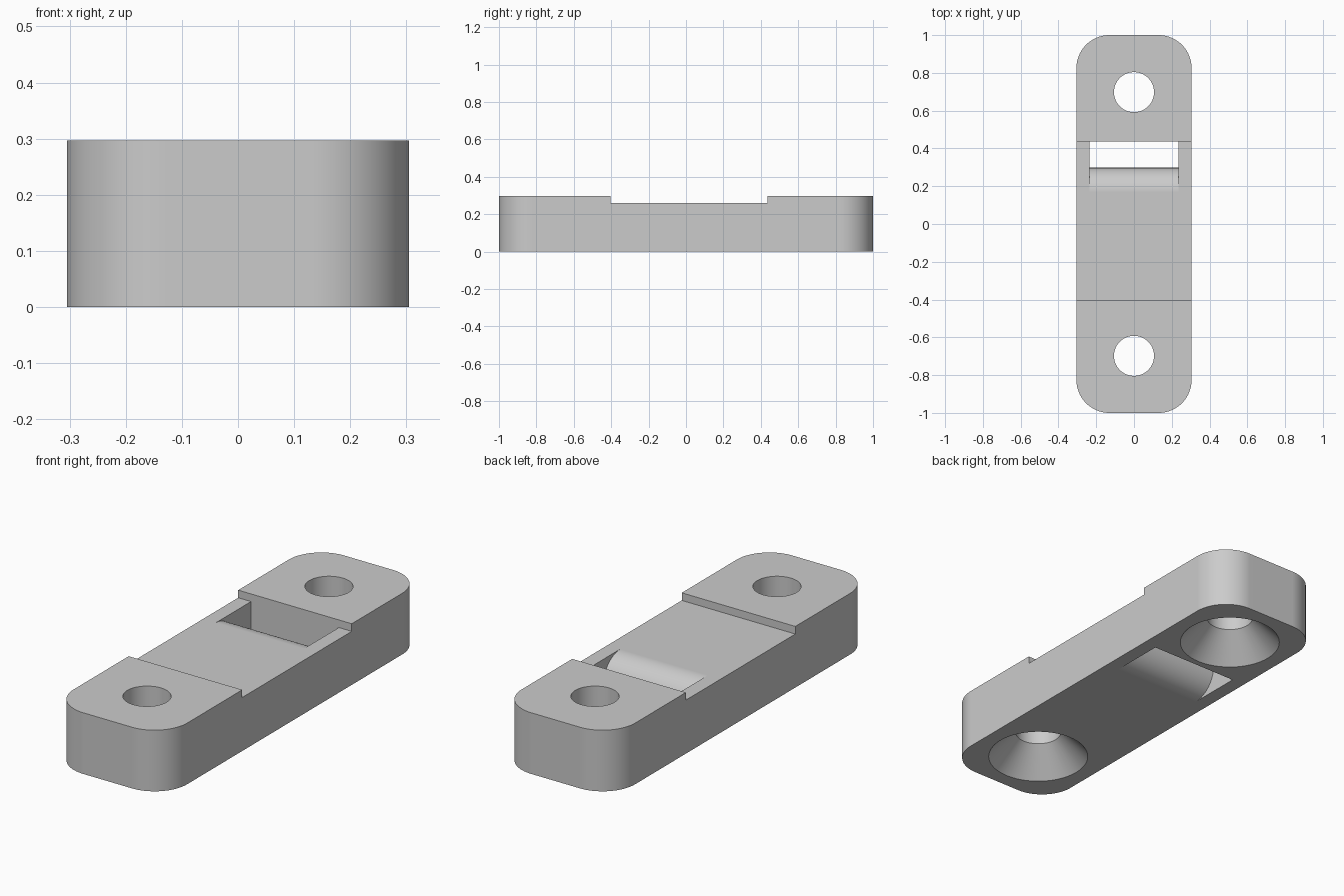
import bpy
import bmesh
from math import cos, sin, pi
from mathutils import Matrix, Vector

default = bpy.data.objects.get("Cube")
if default:
    bpy.data.objects.remove(default, do_unlink=True)

WIDTH, LENGTH, HEIGHT = 0.61, 2.0, 0.297
FLOOR = 0.26                      # height of the recessed middle
STEP_FRONT, STEP_BACK = -0.403, 0.437
CORNER = 0.175
HOLE_Y, HOLE_R, SINK_R, SINK_DEPTH = 0.698, 0.106, 0.232, 0.13
SLOT_HALF, ROLL_Y = 0.236, 0.168

grey = bpy.data.materials.new("plain grey")
grey.use_nodes = True
colour = (0.6, 0.6, 0.6, 1)
grey.diffuse_color = colour
grey.node_tree.nodes["Principled BSDF"].inputs["Base Color"].default_value = colour


def make_object(name, bm):
    bmesh.ops.recalc_face_normals(bm, faces=bm.faces)
    mesh = bpy.data.meshes.new(name)
    bm.to_mesh(mesh)
    bm.free()
    mesh.materials.append(grey)
    obj = bpy.data.objects.new(name, mesh)
    bpy.context.collection.objects.link(obj)
    return obj


def prism(name, points, direction):
    """Extrude a closed outline of 3D points along a direction."""
    bm = bmesh.new()
    face = bm.faces.new([bm.verts.new(p) for p in points])
    out = bmesh.ops.extrude_face_region(bm, geom=[face], use_keep_orig=True)
    verts = [v for v in out["geom"] if isinstance(v, bmesh.types.BMVert)]
    bmesh.ops.translate(bm, verts=verts, vec=direction)
    return make_object(name, bm)


def arc(cx, cy, r, start, end, steps):
    return [(cx + r * cos(start + (end - start) * i / steps),
             cy + r * sin(start + (end - start) * i / steps)) for i in range(steps + 1)]


def lathe(name, profile, y):
    """Spin a radius and height profile about an upright axis."""
    bm = bmesh.new()
    verts = [bm.verts.new((r, 0, z)) for r, z in profile]
    edges = [bm.edges.new(pair) for pair in zip(verts, verts[1:])]
    bmesh.ops.spin(bm, geom=verts + edges, cent=(0, 0, 0), axis=(0, 0, 1),
                   angle=2 * pi, steps=72)
    bmesh.ops.remove_doubles(bm, verts=bm.verts, dist=1e-5)
    bm.transform(Matrix.Translation((0, y, 0)))
    return make_object(name, bm)


# Rounded bar
outline = []
for i, (sx, sy) in enumerate([(1, 1), (-1, 1), (-1, -1), (1, -1)]):
    outline += arc(sx * (WIDTH / 2 - CORNER), sy * (LENGTH / 2 - CORNER), CORNER,
                   i * pi / 2, (i + 1) * pi / 2, 20)
body = prism("mounting_bar", [(x, y, 0) for x, y in outline], Vector((0, 0, HEIGHT)))

# Recess across the top
recess = [(STEP_FRONT, FLOOR), (STEP_BACK, FLOOR), (STEP_BACK, 0.5), (STEP_FRONT, 0.5)]
cutters = [prism("recess_cutter", [(-0.5, y, z) for y, z in recess], Vector((1, 0, 0)))]

# Through slot whose front wall is a half-round roll
roll = arc(ROLL_Y, FLOOR / 2, FLOOR / 2, pi / 2, -pi / 2, 40)
slot = [(STEP_BACK, -0.1), (STEP_BACK, 0.28), (ROLL_Y, 0.28)] + roll + [(ROLL_Y, -0.1)]
cutters.append(prism("slot_cutter", [(-SLOT_HALF, y, z) for y, z in slot],
                     Vector((2 * SLOT_HALF, 0, 0))))

# Screw holes countersunk from below
hole = [(0, -0.1), (SINK_R, -0.1), (SINK_R, 0), (HOLE_R, SINK_DEPTH), (HOLE_R, 0.5), (0, 0.5)]
for side in (-1, 1):
    cutters.append(lathe("screw_hole_cutter", hole, side * HOLE_Y))

# Cut the bar, then drop the cutters
bpy.ops.object.select_all(action="DESELECT")
bpy.context.view_layer.objects.active = body
body.select_set(True)
for cutter in cutters:
    cutter.hide_render = True
    mod = body.modifiers.new("cut", "BOOLEAN")
    mod.operation = "DIFFERENCE"
    mod.solver = "EXACT"
    mod.object = cutter
    bpy.ops.object.modifier_apply(modifier=mod.name)
    bpy.data.objects.remove(cutter, do_unlink=True)

# Smooth curves with crisp edges and flat large faces
bpy.ops.object.shade_smooth_by_angle(angle=pi / 6)
weighted = body.modifiers.new("flat_faces", "WEIGHTED_NORMAL")
weighted.keep_sharp = True
